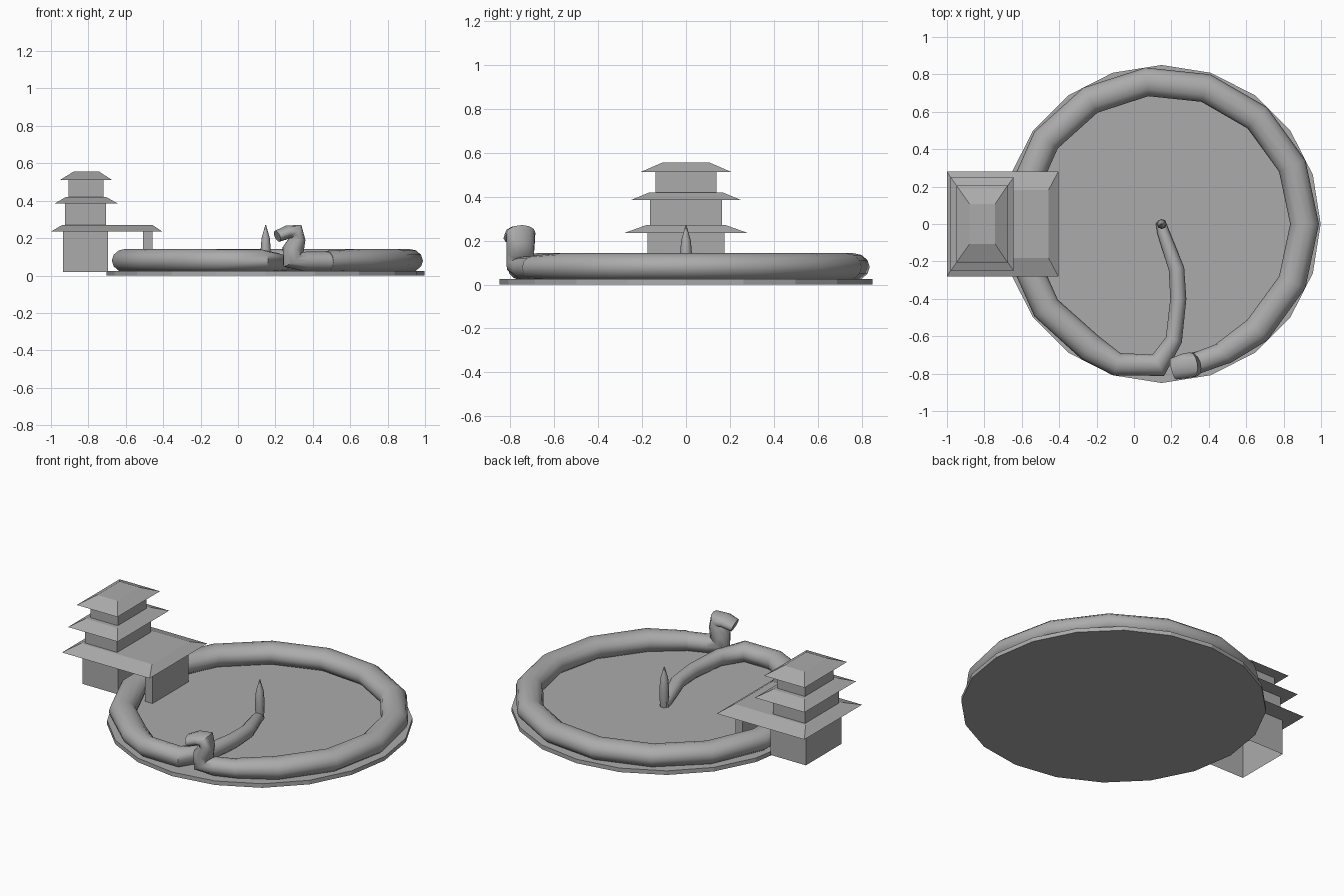
import bpy, bmesh
from math import sin, cos, pi, radians
from mathutils import Vector

if "Cube" in bpy.data.objects:
    bpy.data.objects.remove(bpy.data.objects["Cube"], do_unlink=True)

GREY = (0.41, 0.41, 0.41, 1)
stone = bpy.data.materials.new("mid_grey")
stone.use_nodes = True
stone.diffuse_color = GREY
stone.node_tree.nodes["Principled BSDF"].inputs["Base Color"].default_value = GREY

CX = 0.148  # centre of the round base
UP = Vector((0, 0, 1))


def finish(name, bm, smooth=False):
    bmesh.ops.recalc_face_normals(bm, faces=bm.faces)
    mesh = bpy.data.meshes.new(name)
    bm.to_mesh(mesh)
    bm.free()
    mesh.materials.append(stone)
    obj = bpy.data.objects.new(name, mesh)
    bpy.context.collection.objects.link(obj)
    if smooth:
        bpy.ops.object.select_all(action="DESELECT")
        obj.select_set(True)
        bpy.context.view_layer.objects.active = obj
        bpy.ops.object.shade_smooth_by_angle(angle=radians(55))


def bridge(bm, loops, caps=(True, True)):
    """Join equal vertex loops into a skin."""
    n = len(loops[0])
    for a, b in zip(loops, loops[1:]):
        for i in range(n):
            j = (i + 1) % n
            bm.faces.new((a[i], a[j], b[j], b[i]))
    if caps[0]:
        bm.faces.new(loops[0][::-1])
    if caps[1]:
        bm.faces.new(loops[-1])


def block(name, low, high, z0, z1, caps=(True, True)):
    """Box or hipped roof; low and high are (x min, x max, half depth)."""
    bm = bmesh.new()
    loops = []
    for (xa, xb, y), z in ((low, z0), (high, z1)):
        corners = ((xa, -y), (xb, -y), (xb, y), (xa, y))
        loops.append([bm.verts.new((px, py, z)) for px, py in corners])
    bridge(bm, loops, caps)
    finish(name, bm)


def tube(name, sections, sides=12):
    """Sweep an ellipse; each section is (point, half width, half height)."""
    bm = bmesh.new()
    pts = [Vector(s[0]) for s in sections]
    side, loops = None, []
    for i, (_, w, h) in enumerate(sections):
        before = pts[i] - pts[max(i - 1, 0)]
        after = pts[min(i + 1, len(pts) - 1)] - pts[i]
        t = (before.normalized() + after.normalized()).normalized()
        s = t.cross(UP)
        if side is None:
            side = s.normalized()
        elif s.length > 0.6:
            s.normalize()
            side = s if s.dot(side) > 0 else -s
        up = side.cross(t).normalized()
        ring = [2 * pi * k / sides for k in range(sides)]
        loops.append([bm.verts.new(pts[i] + side * w * cos(a) + up * h * sin(a)) for a in ring])
    bridge(bm, loops)
    finish(name, bm, True)


def on_ring(deg, r=0.764, z=0.08):
    return (CX + r * cos(radians(deg)), r * sin(radians(deg)), z)


# Round base plate
bm = bmesh.new()
bmesh.ops.create_cone(bm, cap_ends=True, segments=20, radius1=0.85, radius2=0.85, depth=0.025)
bmesh.ops.translate(bm, verts=bm.verts, vec=(CX, 0, 0.0125))
finish("round_base", bm)

# Coiled body, then the tail turning inward to the middle
body = [((0.475, -0.693, 0.077), 0.064, 0.055)]
body += [(on_ring(a), 0.077, 0.063) for a in range(-48, 241, 24)]
body += [
    ((-0.09, -0.75, 0.08), 0.062, 0.06),
    ((0.13, -0.755, 0.08), 0.065, 0.058),
    ((0.213, -0.62, 0.07), 0.045, 0.05),
    ((0.237, -0.40, 0.065), 0.043, 0.045),
    ((0.227, -0.24, 0.06), 0.042, 0.04),
    ((0.155, -0.04, 0.045), 0.032, 0.032),
    ((0.142, 0.01, 0.035), 0.026, 0.03),
]
tube("coiled_body", body)

# Thick neck rising from the front end and head bending back over it
neck = [
    ((0.49, -0.687, 0.075), 0.06, 0.053),
    ((0.36, -0.735, 0.075), 0.058, 0.053),
    ((0.29, -0.757, 0.085), 0.062, 0.06),
    ((0.295, -0.755, 0.14), 0.066, 0.058),
    ((0.316, -0.752, 0.195), 0.067, 0.042),
    ((0.31, -0.752, 0.235), 0.067, 0.046),
    ((0.265, -0.76, 0.232), 0.066, 0.036),
    ((0.21, -0.775, 0.21), 0.058, 0.032),
]
tube("neck_and_head", neck)

# Upright spike at the tail tip
bm = bmesh.new()
profile = ((0.003, 0.018), (0.05, 0.025), (0.14, 0.027), (0.2, 0.022), (0.27, 0.002))
bridge(bm, [[bm.verts.new((CX + r * cos(k * pi / 4), r * sin(k * pi / 4), z))
             for k in range(8)] for z, r in profile])
finish("tail_spike", bm, True)

# Tower storeys (the lowest is open underneath)
storeys = (
    ("lower_storey", (-0.935, -0.695, 0.172), 0.018, 0.235, (False, True)),
    ("middle_storey", (-0.925, -0.705, 0.165), 0.26, 0.39, (True, True)),
    ("upper_storey", (-0.905, -0.72, 0.138), 0.41, 0.515, (True, True)),
    ("porch_wall", (-0.508, -0.458, 0.175), 0.026, 0.235, (True, True)),
)
for name, plan, z0, z1, caps in storeys:
    block(name, plan, plan, z0, z1, caps)

# Hipped roofs
block("lower_roof", (-1.0, -0.405, 0.28), (-0.94, -0.457, 0.182), 0.235, 0.27)
block("middle_roof", (-0.98, -0.643, 0.25), (-0.92, -0.705, 0.165), 0.385, 0.42)
block("upper_roof", (-0.95, -0.675, 0.207), (-0.88, -0.742, 0.108), 0.512, 0.555)
